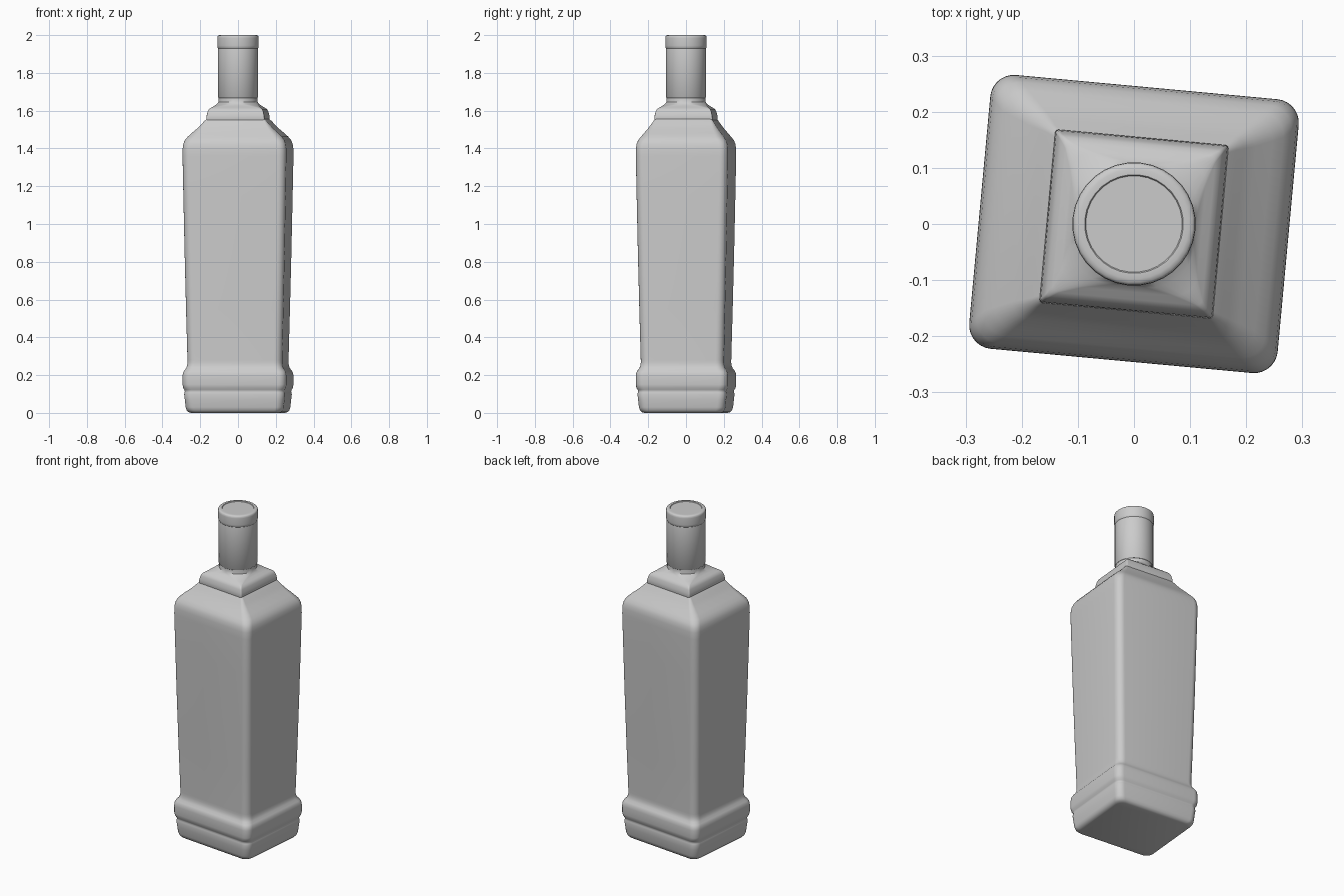
import bpy, bmesh, math

TURN = math.radians(-5.3)   # the bottle stands slightly turned about z


def ring_points(w, d, r, seg):
    """Rounded rectangle of half sizes w, d and corner radius r (a circle when w = d = r)."""
    pts = []
    for q, (sx, sy) in enumerate([(1, 1), (-1, 1), (-1, -1), (1, -1)]):
        for i in range(seg + 1):
            a = math.pi / 2 * (q + i / seg)
            pts.append((sx * (w - r) + r * math.cos(a), sy * (d - r) + r * math.sin(a)))
    return pts


def loft(name, sections, seg=7):
    """Skin a closed shell through (z, half width, half depth, corner radius) sections."""
    bm = bmesh.new()
    rings = [[bm.verts.new((x, y, z)) for x, y in ring_points(w, d, r, seg)]
             for z, w, d, r in sections]
    n = len(rings[0])
    for lo, hi in zip(rings, rings[1:]):
        for i in range(n):
            j = (i + 1) % n
            bm.faces.new((lo[i], lo[j], hi[j], hi[i]))
    bm.faces.new(rings[0][::-1])
    bm.faces.new(rings[-1])
    bmesh.ops.remove_doubles(bm, verts=bm.verts, dist=1e-5)
    bmesh.ops.recalc_face_normals(bm, faces=bm.faces)
    mesh = bpy.data.meshes.new(name)
    bm.to_mesh(mesh)
    bm.free()
    ob = bpy.data.objects.new(name, mesh)
    bpy.context.collection.objects.link(ob)
    ob.rotation_euler.z = TURN
    bpy.ops.object.select_all(action='DESELECT')
    ob.select_set(True)
    bpy.context.view_layer.objects.active = ob
    bpy.ops.object.shade_smooth_by_angle(angle=math.radians(40))
    return ob


def box_sections(profile, r):
    """Turn (z, half width) pairs into sections; depth is a little less than width."""
    return [(z, w, w - 0.031, r) for z, w in profile]


# Stepped foot with two bands and a groove
foot = [(0.0, 0.235), (0.004, 0.247), (0.014, 0.256), (0.03, 0.261), (0.07, 0.265),
        (0.098, 0.268), (0.108, 0.266), (0.115, 0.265), (0.122, 0.267), (0.132, 0.273),
        (0.15, 0.276), (0.195, 0.276), (0.212, 0.274), (0.224, 0.268), (0.236, 0.259),
        (0.25, 0.254), (0.265, 0.252)]
# Tapered body and sloping shoulder
body = [(0.28, 0.252), (0.55, 0.259), (0.85, 0.266), (1.15, 0.272), (1.36, 0.276),
        (1.40, 0.2755), (1.425, 0.272), (1.445, 0.264), (1.462, 0.251)]
shoulder = [(1.48, 0.232, 0.206, 0.036), (1.505, 0.203, 0.186, 0.028),
            (1.525, 0.183, 0.172, 0.02), (1.54, 0.170, 0.162, 0.014),
            (1.555, 0.155, 0.152, 0.01)]
loft("bottle_body", box_sections(foot + body, 0.042) + shoulder)

# Square collar that flows into the round neck
loft("neck_collar", [
    (1.545, 0.152, 0.152, 0.006), (1.555, 0.155, 0.155, 0.006), (1.575, 0.153, 0.153, 0.006),
    (1.595, 0.148, 0.148, 0.006), (1.606, 0.143, 0.143, 0.007), (1.614, 0.134, 0.134, 0.012),
    (1.624, 0.121, 0.121, 0.04), (1.634, 0.111, 0.111, 0.08), (1.645, 0.105, 0.105, 0.105),
    (1.66, 0.103, 0.103, 0.103), (1.68, 0.102, 0.102, 0.102)])

# Long screw cap with a slightly wider top band and shallow rim
cap = [(1.668, 0.104), (1.672, 0.107), (1.925, 0.107), (1.93, 0.106), (1.935, 0.109),
       (1.945, 0.110), (1.985, 0.110), (1.994, 0.109), (1.998, 0.105), (2.0, 0.098),
       (2.0, 0.088), (1.997, 0.086)]
loft("screw_cap", [(z, r, r, r) for z, r in cap], seg=8)
